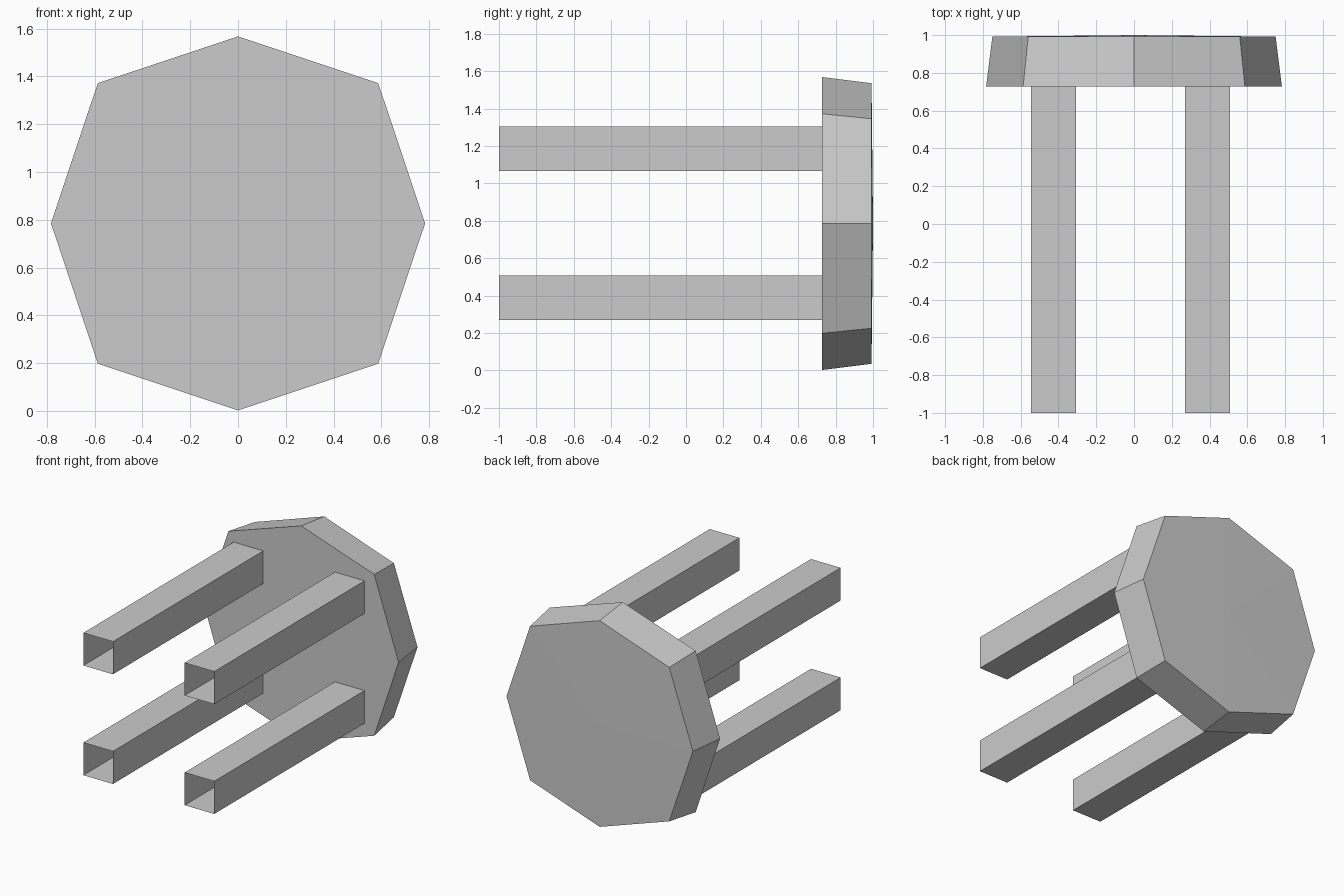
import bpy
import bmesh

if "Cube" in bpy.data.objects:
    bpy.data.objects.remove(bpy.data.objects["Cube"], do_unlink=True)

MID_Z = 0.785      # height of the seat centre
SEAT_FRONT = 0.727
SEAT_RIM = 0.992
SEAT_PEAK = 1.0

# Single plain colour
grey = bpy.data.materials.new("light_grey")
grey.use_nodes = True
colour = (0.6, 0.6, 0.6, 1)
grey.diffuse_color = colour
grey.node_tree.nodes["Principled BSDF"].inputs["Base Color"].default_value = colour


def make_object(name, bm):
    bmesh.ops.recalc_face_normals(bm, faces=bm.faces)
    mesh = bpy.data.meshes.new(name)
    bm.to_mesh(mesh)
    bm.free()
    mesh.materials.append(grey)
    obj = bpy.data.objects.new(name, mesh)
    bpy.context.collection.objects.link(obj)
    return obj


def bridge(bm, a, b):
    for i in range(len(a)):
        j = (i + 1) % len(a)
        bm.faces.new((a[i], a[j], b[j], b[i]))


# Seat: tapered eight-sided disc with a very shallow domed back
def octagon(bm, r, d, y):
    outline = [(r, 0), (d, d), (0, r), (-d, d), (-r, 0), (-d, -d), (0, -r), (-d * -1, -d)]
    return [bm.verts.new((x, y, MID_Z + z)) for x, z in outline]


bm = bmesh.new()
front = octagon(bm, 0.783, 0.587, SEAT_FRONT)
back = octagon(bm, 0.75, 0.56, SEAT_RIM)
bridge(bm, front, back)
bm.faces.new(front)
peak = bm.verts.new((0, SEAT_PEAK, MID_Z))
for i in range(8):
    bm.faces.new((back[i], back[(i + 1) % 8], peak))
make_object("seat", bm)


# Legs: square tubes, open at both ends
def leg(name, x, z, half=0.119):
    bm = bmesh.new()
    square = [(-half, -half), (half, -half), (half, half), (-half, half)]
    rings = [[bm.verts.new((x + dx, y, z + dz)) for dx, dz in square]
             for y in (-1, SEAT_FRONT)]
    bridge(bm, *rings)
    obj = make_object(name, bm)
    # Keep the wall normals pointing outwards
    face = obj.data.polygons[0]
    if face.normal.z > 0:
        obj.data.flip_normals()


for side, x in (("right", -0.425), ("left", 0.39)):
    for level, z in (("lower", 0.387), ("upper", 1.185)):
        leg(f"{level}_{side}_leg", x, z)
